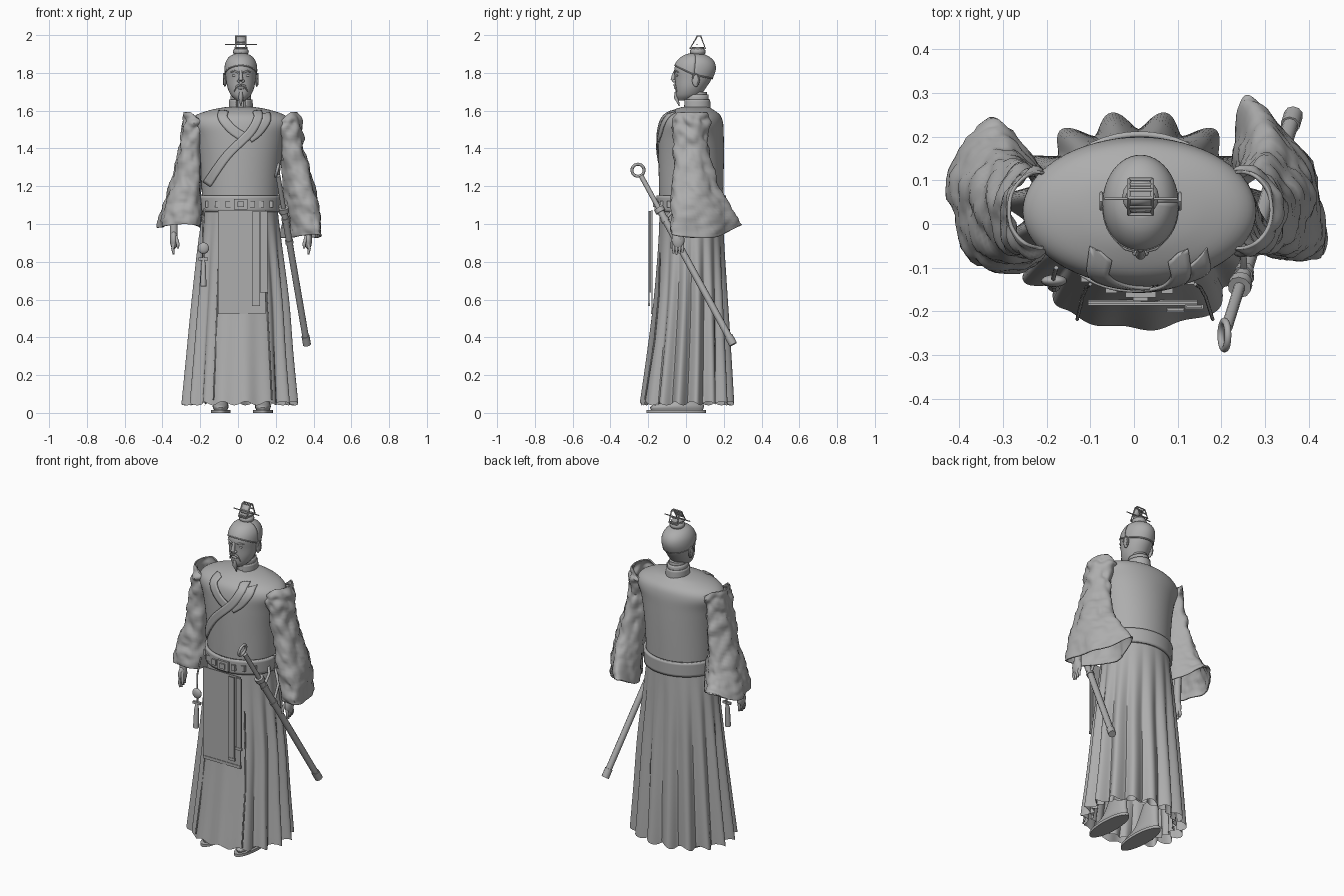
import bpy, math
from math import sin, cos, pi, sqrt
from mathutils import Vector, noise

cube = bpy.data.objects.get("Cube")
if cube:
    bpy.data.objects.remove(cube)

grey = bpy.data.materials.new("plain_grey")
grey.use_nodes = True
grey.diffuse_color = (0.42, 0.42, 0.42, 1)
grey.node_tree.nodes["Principled BSDF"].inputs["Base Color"].default_value = grey.diffuse_color
parts = []


def add(name, mesh):
    ob = bpy.data.objects.new(name, mesh)
    bpy.context.collection.objects.link(ob)
    mesh.materials.clear()
    mesh.materials.append(grey)
    parts.append(ob)
    return ob


def from_data(name, verts, faces, thick=0):
    mesh = bpy.data.meshes.new(name)
    mesh.from_pydata(verts, [], faces)
    ob = add(name, mesh)
    if thick:
        mod = ob.modifiers.new("Thickness", 'SOLIDIFY')
        mod.thickness, mod.offset = thick, 0
    return ob


def grid(name, rows, thick=0, wrap=False, caps=False):
    n = len(rows[0])
    faces = [(r * n + i, r * n + (i + 1) % n, (r + 1) * n + (i + 1) % n, (r + 1) * n + i)
             for r in range(len(rows) - 1) for i in range(n if wrap else n - 1)]
    if caps:
        faces += [tuple(reversed(range(n))), tuple(range((len(rows) - 1) * n, len(rows) * n))]
    return from_data(name, [v for row in rows for v in row], faces, thick)


# Sections are (z, x min, x max, y min, y max), blended with a smooth spline
def section(rows, t):
    i = min(int(t), len(rows) - 2)
    f = t - i
    a, b = rows[max(i - 1, 0)], rows[i]
    c, d = rows[i + 1], rows[min(i + 2, len(rows) - 1)]
    return [q + f / 2 * (r - p + f * (2 * p - 5 * q + 4 * r - s + f * (3 * (q - r) + s - p)))
            for p, q, r, s in zip(a, b, c, d)]


def section_at(rows, z):
    lo, hi = 0, len(rows) - 1
    for _ in range(24):
        mid = (lo + hi) / 2
        lo, hi = (mid, hi) if section(rows, mid)[0] < z else (lo, mid)
    return section(rows, lo)


def on_section(s, a, out=0):
    z, x0, x1, y0, y1 = s
    return Vector(((x0 + x1) / 2 + ((x1 - x0) / 2 + out) * cos(a),
                   (y0 + y1) / 2 + ((y1 - y0) / 2 + out) * sin(a), z))


def loft(name, rows, n=32, steps=5, warp=None, caps=True, thick=0):
    out, total = [], (len(rows) - 1) * steps
    for k in range(total + 1):
        s = section(rows, k / steps)
        mid = Vector(((s[1] + s[2]) / 2, (s[3] + s[4]) / 2, s[0]))
        ring = [on_section(s, 2 * pi * i / n) for i in range(n)]
        if warp:
            ring = [warp(p, mid, 2 * pi * i / n, k / total) for i, p in enumerate(ring)]
        out.append(ring)
    return grid(name, out, thick, wrap=True, caps=caps)


def shell(name, rows, low, high, out, thick, a0=0, a1=2 * pi, n=48, m=6):
    angles = [a0 + (a1 - a0) * i / n for i in range(n + 1)]
    return grid(name, [[on_section(section_at(rows, low(a) + (high(a) - low(a)) * j / m), a, out)
                        for a in angles] for j in range(m + 1)], thick)


def tube(name, pts, radius, taper=None, closed=False, sides=3):
    cu = bpy.data.curves.new(name, 'CURVE')
    cu.dimensions, cu.bevel_depth, cu.bevel_resolution, cu.use_fill_caps = '3D', radius, sides, True
    sp = cu.splines.new('POLY')
    sp.points.add(len(pts) - 1)
    for i, p in enumerate(pts):
        sp.points[i].co = (*p, 1)
        sp.points[i].radius = taper[i] if taper else 1
    sp.use_cyclic_u = closed
    tmp = bpy.data.objects.new("tmp", cu)
    bpy.context.collection.objects.link(tmp)
    mesh = bpy.data.meshes.new_from_object(tmp.evaluated_get(bpy.context.evaluated_depsgraph_get()))
    bpy.data.objects.remove(tmp)
    return add(name, mesh)


def box(name, c, size):
    v = [(c[0] + size[0] * i / 2, c[1] + size[1] * j / 2, c[2] + size[2] * k / 2)
         for i in (-1, 1) for j in (-1, 1) for k in (-1, 1)]
    return from_data(name, v, [(0, 1, 3, 2), (4, 6, 7, 5), (0, 4, 5, 1), (2, 3, 7, 6), (0, 2, 6, 4), (1, 5, 7, 3)])


def ball(name, c, r):
    rows = [(c[2] - r[2] * cos(pi * i / 10),) + tuple(
        c[k] + sgn * max(r[k] * sin(pi * i / 10), .0005) for k in (0, 1) for sgn in (-1, 1)) for i in range(11)]
    return loft(name, rows, 16, 1)


# Torso
torso = [(1.05, -.185, .21, -.14, .195), (1.3, -.2, .225, -.145, .2), (1.45, -.225, .25, -.145, .2),
         (1.53, -.255, .28, -.137, .197), (1.575, -.225, .25, -.115, .182),
         (1.605, -.14, .165, -.065, .145), (1.62, -.06, .085, -.02, .12)]
loft("torso", torso, 64)


def front_y(x, z):
    s = section_at(torso, z)
    u = (2 * x - s[1] - s[2]) / (s[2] - s[1])
    return (s[3] + s[4]) / 2 - (s[4] - s[3]) / 2 * sqrt(max(0, 1 - u * u))


# Crossed robe bands following the chest
def chest_band(name, pts, width, lift):
    path = [section(pts, i * (len(pts) - 1) / 30) for i in range(31)]
    rows = []
    for i, (x, z) in enumerate(path):
        a, b = path[max(i - 1, 0)], path[min(i + 1, 30)]
        d = Vector((b[0] - a[0], b[1] - a[1])).normalized()
        row = []
        for w in (-.5, -.25, 0, .25, .5):
            px, pz = x - d.y * w * width, min(z + d.x * w * width, 1.6)
            row.append((px, front_y(px, pz) - lift, pz))
        rows.append(row)
    grid(name, rows, .008)


chest_band("under_lapel", [(-.075, 1.6), (-.08, 1.56), (-.03, 1.5), (.03, 1.46)], .05, .004)
chest_band("over_lapel", [(.1, 1.6), (.105, 1.56), (.06, 1.48), (-.06, 1.36), (-.165, 1.21)], .045, .008)
chest_band("outer_lapel", [(.145, 1.585), (.15, 1.55), (.11, 1.49), (.06, 1.45)], .045, .006)

# Belt, plaques and buckle
shell("belt", torso, lambda a: 1.065, lambda a: 1.15, .008, .014)
for x in (-.16, -.108, -.052, .076, .125, .172):
    box("belt_plaque", (x, front_y(x, 1.105) - .018, 1.105), (.026, .016, .034))
box("buckle", (.015, -.16, 1.105), (.07, .016, .056))
box("buckle_boss", (.015, -.17, 1.105), (.034, .012, .03))

# Pleated skirt with a smooth front panel
skirt = [(1.08, -.185, .21, -.14, .195), (.9, -.215, .235, -.147, .205), (.6, -.25, .275, -.172, .225),
         (.3, -.28, .3, -.21, .245), (.05, -.305, .325, -.245, .26)]


def pleat(p, mid, a, t):
    side = min(1, max(0, (sin(a) + .85) / .2))
    depth = min(1, t * 2.2) * (.05 + .12 * t) * side * (1 - abs(sin(8 * a)) ** 1.5)
    depth += (1 - side) * t * (.02 + .02 * sin(14 * a))
    q = mid + (p - mid) * (1 - depth)
    q.z += .01 * t ** 4 * sin(16 * a)
    return q


loft("skirt", skirt, 256, 8, pleat, False)
loft("under_skirt", [(.5, -.2, .22, -.13, .18), (.2, -.23, .25, -.17, .2), (.06, -.25, .27, -.2, .21)], 192, 6,
     lambda p, m, a, t: m + (p - m) * (1 - .1 * t * abs(sin(12 * a))), False)
for x0, x1 in ((-.1, -.13), (.14, .18)):
    tube("panel_seam", [(x0 + (x1 - x0) * k, -.138 - .08 * k * k, .85 - .78 * k) for k in (0, .3, .6, 1)], .004)

# Apron and hanging ribbons
box("apron", (.02, -.18, .8), (.25, .006, .55))
box("apron_hem", (.02, -.18, .532), (.25, .012, .018))
box("long_ribbon", (.095, -.196, .82), (.038, .006, .5))
box("short_ribbon", (.138, -.189, .855), (.036, .006, .43))
for x, y, z in ((.095, -.196, .575), (.138, -.189, .645)):
    box("ribbon_end", (x, y, z), (.042, .01, .016))

# Waist pendant
tube("pendant_cord", [(-.178, -.1, 1.08), (-.185, -.125, .98), (-.183, -.125, .8)], .005)
ball("pendant_disc", (-.183, -.13, .872), (.03, .014, .03))
box("pendant_bar", (-.183, -.13, .815), (.05, .014, .014))
tube("tassel", [(-.183, -.13, .81), (-.183, -.135, .78), (-.183, -.14, .67)], .016, [.5, .8, 1])


# Wide crumpled sleeves, open at the shoulder and pointed at the back of the cuff
def crumple(shear, s):
    def warp(p, mid, a, t):
        out = (p - mid).normalized()
        n = noise.noise(p * 14) * .014 + noise.noise(p * 32) * .009
        n += .008 * sin(p.z * 70 + 3 * sin(a * 2)) * max(0, 1 - t * 1.6) + .008 * t * sin(5 * a)
        q = p + out * n * min(1, t * 6)
        back = max(0, sin(a))
        q.x += (mid.x - q.x) * .3 * t * t * back - shear * t * t * (p.y - mid.y)
        q.z += t ** 5 * (.05 * back ** 2 - .02 * cos(a) ** 2)
        q.z -= max(0, 1 - 4 * t) * .07 * max(0, .5 - s * cos(a))
        return q
    return warp


left = [(1.59, .16, .315, -.055, .12), (1.54, .19, .335, -.068, .118), (1.4, .225, .345, -.065, .115),
        (1.2, .245, .4, -.07, .165), (1.06, .25, .42, -.08, .235), (.945, .25, .41, -.085, .285)]
right = [(1.59, -.287, -.13, -.055, .12), (1.54, -.29, -.16, -.065, .118), (1.4, -.31, -.19, -.065, .115),
         (1.2, -.36, -.195, -.08, .15), (1.07, -.41, -.19, -.105, .2), (1.0, -.425, -.195, -.11, .235)]
for name, rows, shear, s in (("left_sleeve", left, .4, 1), ("right_sleeve", right, .12, -1)):
    loft(name, rows, 56, 10, crumple(shear, s), False, .008)

# Hands with fingers
for x, top, s in ((-.34, 1.08, -1), (.372, 1.05, 1)):
    low = .915
    tube("wrist", [(x - s * .01, -.02, top + .08), (x, -.035, top - .06), (x, -.038, low)], .021)
    ball("palm", (x, -.042, low), (.02, .034, .05))
    for k in range(4):
        y = -.066 + .016 * k
        tip = .838 + .006 * abs(k - 1)
        tube("finger", [(x, y, low - .02), (x + s * .006, y, .87), (x, y, tip)], .0085, [1, 1, .6])
    tube("thumb", [(x - s * .01, -.06, low + .02), (x - s * .022, -.075, .895), (x - s * .022, -.076, .87)],
         .009, [1, 1, .6])

# Neck and standing collar
neck = [(1.58, -.035, .065, -.005, .117), (1.64, -.034, .064, -.002, .115), (1.7, -.03, .06, 0, .11)]
loft("neck", neck, 32)
shell("inner_collar", neck, lambda a: 1.59, lambda a: 1.685, .004, .006, -.4 * pi, 1.4 * pi)
shell("outer_collar", neck, lambda a: 1.59, lambda a: 1.66, .01, .008, -.36 * pi, 1.36 * pi)

# Head, cap and ears
head = [(1.655, -.008, .038, -.04, .03), (1.68, -.036, .066, -.052, .075), (1.72, -.055, .085, -.056, .105),
        (1.77, -.064, .094, -.058, .137), (1.82, -.068, .098, -.062, .154), (1.86, -.06, .09, -.046, .145),
        (1.89, -.036, .066, -.012, .11), (1.906, .008, .022, .04, .055)]
loft("head", head, 48)
rim = lambda a: 1.79 - .05 * sin(a) * (1 if sin(a) < 0 else .4)
shell("cap", head, rim, lambda a: 1.904, .002, .004, m=14)
tube("cap_rim", [on_section(section_at(head, rim(a)), a, .002) for a in
                 [2 * pi * i / 48 for i in range(48)]], .004, closed=True)
for s in (-1, 1):
    x = .015 + s * .084
    ball("ear", (x, .052, 1.762), (.009, .02, .036))
    tube("ear_fold", [(x + s * .006, .052 + .018 * cos(a), 1.764 + .032 * sin(a))
                      for a in (-1, 0, .8, 1.6, 2.4, 3)], .004)
    # Face halves
    ball("eye", (.015 + s * .034, -.047, 1.786), (.013, .006, .0065))
    tube("eyebrow", [(.015 + s * k, y, z) for k, y, z in (
        (.014, -.061, 1.802), (.035, -.055, 1.81), (.056, -.038, 1.803))], .005, [1, 1, .4])
    ball("nostril", (.015 + s * .011, -.063, 1.757), (.009, .011, .008))
    tube("moustache", [(.015 + s * k, y, z) for k, y, z in (
        (.003, -.062, 1.738), (.022, -.058, 1.73), (.036, -.048, 1.7))], .0055, [1, 1, .3])
tube("nose", [(.015, -.058, 1.81), (.015, -.066, 1.785), (.015, -.07, 1.76)], .012, [.6, .8, 1])
ball("lips", (.015, -.057, 1.72), (.019, .006, .007))
tube("goatee", [(.015, -.052, 1.7), (.015, -.052, 1.67), (.015, -.035, 1.625)], .013, [.6, 1, .2])

# Topknot, crown frame and pin
ball("topknot", (.015, .062, 1.912), (.042, .042, .026))
tube("crown_base", [(.015, .062, 1.918), (.015, .062, 1.938)], .034)
for s in (-1, 1):
    x = .015 + s * .027
    tube("crown_side", [(x, .022, 1.93), (x, .06, 1.995), (x, .078, 1.995), (x, .102, 1.93)], .004, closed=True)
for y, z in ((.022, 1.93), (.04, 1.962), (.06, 1.995), (.078, 1.995), (.09, 1.962), (.102, 1.93)):
    tube("crown_bar", [(-.012, y, z), (.042, y, z)], .004)
grid("crown_plate", [[(-.01, .034, 1.95), (.04, .034, 1.95)], [(-.01, .06, 1.992), (.04, .06, 1.992)]], .005)
tube("hair_pin", [(-.068, .058, 1.95), (.1, .058, 1.95)], .003)

# Sword in its scabbard
top, end = Vector((.212, -.238, 1.255)), Vector((.365, .25, .362))
along = lambda k: top.lerp(end, k)
ring = top - (end - top).normalized() * .034
tube("pommel_ring", [ring + Vector((.008 * sin(a), .032 * cos(a), .032 * sin(a)))
                     for a in [pi * i / 12 for i in range(24)]], .008, closed=True)
tube("grip", [along(0), along(.2)], .013)
tube("guard", [along(.19), along(.215)], .027)
tube("scabbard", [along(.21), along(.98)], .018)
for k in (.25, .38, .95):
    tube("scabbard_band", [along(k), along(k + (.05 if k > .9 else .02))], .022)
tube("sword_strap", [(.205, .0, 1.1), (.25, -.06, 1.08), along(.26)], .008)
tube("rear_strap", [(.21, .05, 1.08), (.27, .0, 1.0), along(.39)], .008)

# Shoes
for x in (-.092, .132):
    w = .052
    loft("sole", [(0, x - w, x + w, -.21, .105), (.016, x - w, x + w, -.21, .105)], 32, 1)
    loft("shoe", [(.016, x - .036, x + .036, -.185, .09), (.035, x - .042, x + .042, -.185, .095),
                  (.07, x - .036, x + .036, -.1, .09), (.18, x - .035, x + .035, -.02, .09)], 32, 4)

# Smooth shading with kept edges
bpy.ops.object.select_all(action='DESELECT')
for ob in parts:
    ob.select_set(True)
bpy.context.view_layer.objects.active = parts[0]
bpy.ops.object.shade_smooth_by_angle(angle=math.radians(40))
